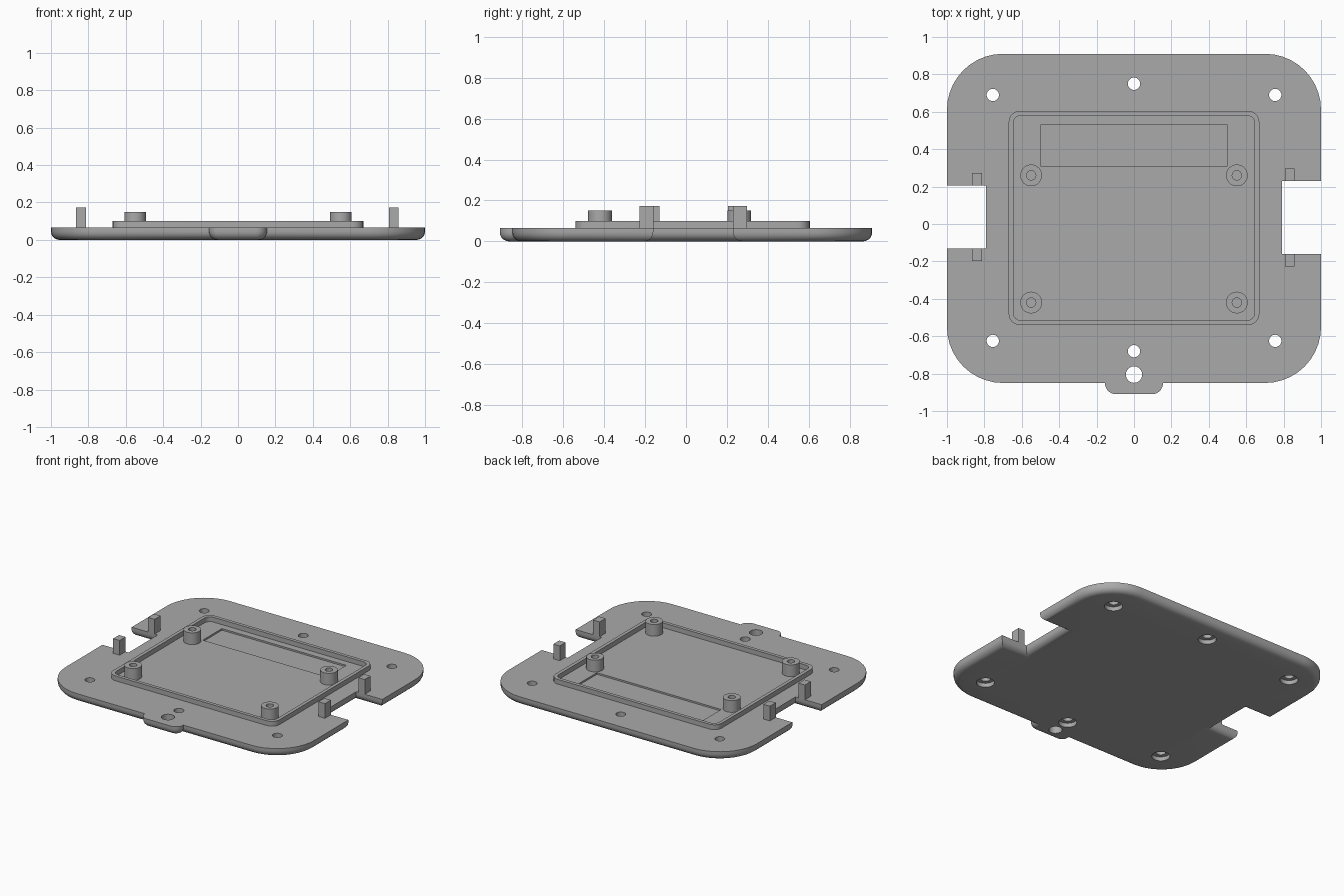
import bpy, bmesh, math
from mathutils import Vector

old = bpy.data.objects.get("Cube")
if old:
    bpy.data.objects.remove(old)

grey = bpy.data.materials.new("grey plastic")
grey.use_nodes = True
colour = (0.4, 0.4, 0.4, 1)
grey.diffuse_color = colour
grey.node_tree.nodes["Principled BSDF"].inputs["Base Color"].default_value = colour


def outline(corners, steps=10):
    """Turn (x, y, radius) corners into a loop with rounded corners."""
    loop = []
    for i, (x, y, r) in enumerate(corners):
        p = Vector((x, y))
        if r == 0:
            loop.append(p)
            continue
        a = (Vector(corners[i - 1][:2]) - p).normalized()
        b = (Vector(corners[(i + 1) % len(corners)][:2]) - p).normalized()
        centre = p + (a + b) * r
        for k in range(steps + 1):
            t = k / steps * math.pi / 2
            loop.append(centre - b * r * math.cos(t) - a * r * math.sin(t))
    return loop


def rect(x0, x1, y0, y1, r=0):
    return outline([(x0, y0, r), (x1, y0, r), (x1, y1, r), (x0, y1, r)], 6)


def circle(x, y, r, n=32):
    return [Vector((x + r * math.cos(2 * math.pi * k / n),
                    y + r * math.sin(2 * math.pi * k / n))) for k in range(n)]


def prism(name, loop, z0, z1, fillet=0):
    """Extrude a loop upwards, optionally rounding its bottom edge."""
    bm = bmesh.new()
    base = bm.faces.new([bm.verts.new((p.x, p.y, z0)) for p in loop])
    top = bmesh.ops.extrude_face_region(bm, geom=[base], use_keep_orig=True)
    for v in top["geom"]:
        if isinstance(v, bmesh.types.BMVert):
            v.co.z = z1
    bmesh.ops.recalc_face_normals(bm, faces=bm.faces)
    if fillet:
        bmesh.ops.bevel(bm, geom=list(base.edges), offset=fillet, segments=5,
                        profile=0.5, affect='EDGES')
    mesh = bpy.data.meshes.new(name)
    bm.to_mesh(mesh)
    bm.free()
    mesh.materials.append(grey)
    obj = bpy.data.objects.new(name, mesh)
    bpy.context.collection.objects.link(obj)
    return obj


def select(obj):
    bpy.ops.object.select_all(action='DESELECT')
    obj.select_set(True)
    bpy.context.view_layer.objects.active = obj


def cut(obj, loop, z0, z1):
    cutter = prism("cutter", loop, z0, z1)
    cutter.hide_render = True
    mod = obj.modifiers.new("cut", 'BOOLEAN')
    mod.operation, mod.solver, mod.object = 'DIFFERENCE', 'EXACT', cutter
    select(obj)
    bpy.ops.object.modifier_apply(modifier=mod.name)
    bpy.data.objects.remove(cutter)


def smooth(obj):
    select(obj)
    bpy.ops.object.shade_smooth_by_angle(angle=math.radians(30))


TOP = 0.065

# Base plate with side notches and a front tab
plate = prism("base_plate", outline([
    (-1, -0.85, 0.3), (-0.155, -0.85, 0), (-0.155, -0.91, 0.059),
    (0.155, -0.91, 0.059), (0.155, -0.85, 0), (1, -0.85, 0.3),
    (1, -0.16, 0), (0.79, -0.16, 0), (0.79, 0.23, 0), (1, 0.23, 0),
    (1, 0.91, 0.3), (-1, 0.91, 0.3),
    (-1, 0.205, 0), (-0.79, 0.205, 0), (-0.79, -0.13, 0), (-1, -0.13, 0),
]), 0, TOP, fillet=0.045)

# Counterbored screw holes and the plain tab hole
for x, y in [(-0.755, 0.69), (0, 0.75), (0.755, 0.69),
             (-0.755, -0.625), (0, -0.68), (0.755, -0.625)]:
    cut(plate, circle(x, y, 0.033), -0.1, 0.2)
    cut(plate, circle(x, y, 0.06), -0.1, 0.03)
cut(plate, circle(0, -0.805, 0.044), -0.1, 0.2)

# Shallow pocket in the floor
cut(plate, rect(-0.5, 0.5, 0.31, 0.53), TOP - 0.012, 0.2)
smooth(plate)

# Raised rim around the floor
rim = prism("raised_rim", rect(-0.67, 0.67, -0.54, 0.605, 0.06), TOP - 0.005, 0.1)
cut(rim, rect(-0.645, 0.645, -0.515, 0.58, 0.04), 0, 0.2)
smooth(rim)

# Four hollow mounting posts
for side, x in (("left", 0.55), ("right", -0.55)):
    for end, y in (("front", -0.42), ("back", 0.26)):
        post = prism(f"{end}_{side}_post", circle(x, y, 0.058), TOP - 0.005, 0.15)
        cut(post, circle(x, y, 0.025), TOP, 0.2)
        smooth(post)

# Upright pegs beside the notches
for side, x, y_front, y_back in (("left", 0.833, -0.16, 0.23),
                                 ("right", -0.84, -0.13, 0.205)):
    for end, y in (("front", y_front - 0.068), ("back", y_back)):
        prism(f"{end}_{side}_peg", rect(x - 0.026, x + 0.026, y, y + 0.068),
              TOP - 0.005, 0.172)
